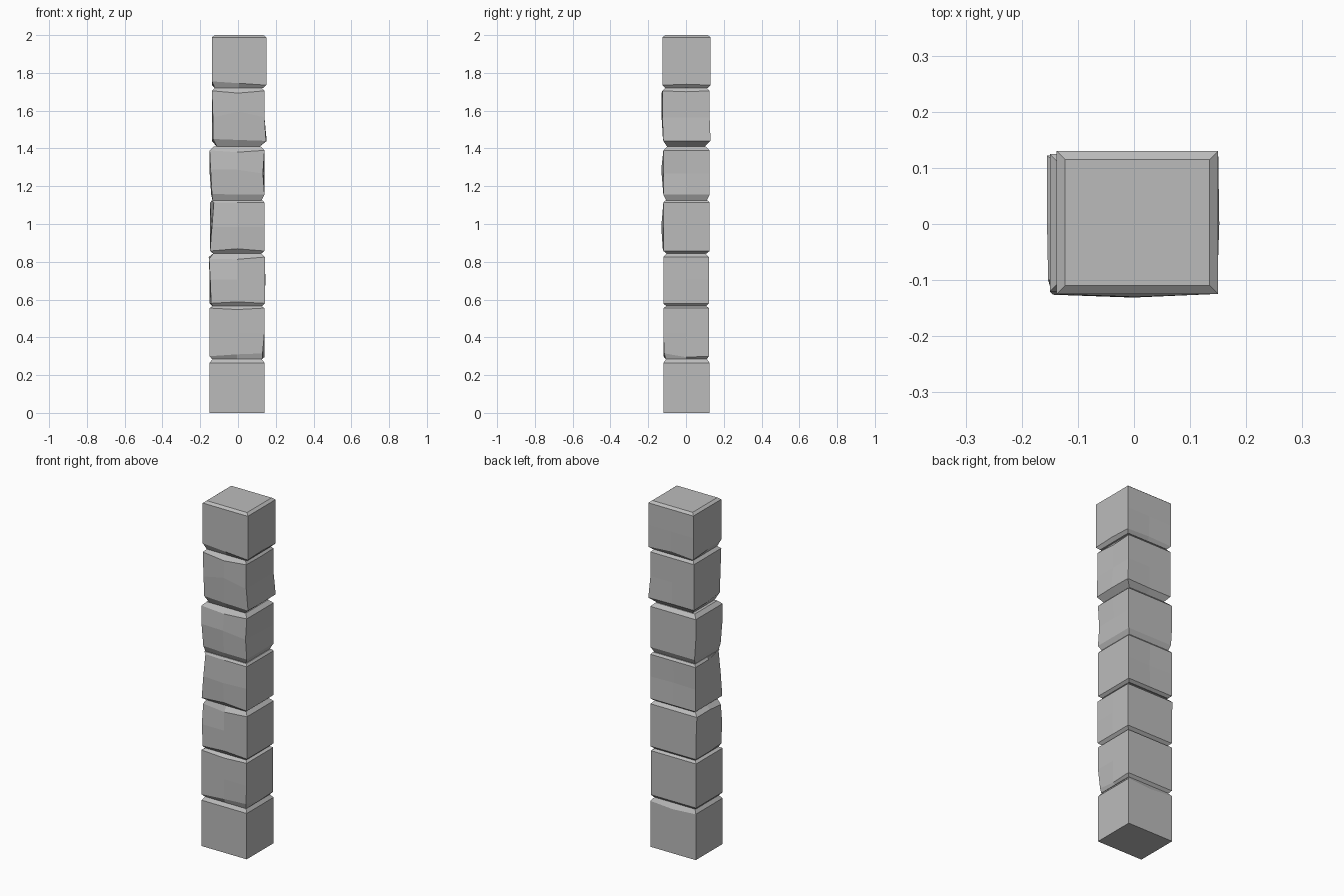
import bpy
import bmesh
from mathutils import Vector

cube = bpy.data.objects.get("Cube")
if cube:
    bpy.data.objects.remove(cube, do_unlink=True)

# Stone colour
stone = bpy.data.materials.new("grey stone")
stone.use_nodes = True
GREY = (0.5, 0.5, 0.5, 1)
stone.diffuse_color = GREY
stone.node_tree.nodes["Principled BSDF"].inputs["Base Color"].default_value = GREY

# Corner and mid-side points around a block, by compass (south is the front)
RING = {"sw": (0, 0), "s": (.5, 0), "se": (1, 0), "e": (1, .5),
        "ne": (1, 1), "n": (.5, 1), "nw": (0, 1), "w": (0, .5)}
LEVELS = ("base", "low", "mid", "high", "cap")


def stone_block(name, z, x, y, bevel, inset, chips):
    """Block of stacked rings with bevelled ends; chips shift single points."""
    heights = (z[0], z[0] + bevel[0], (z[0] + z[1]) / 2, z[1] - bevel[1], z[1])
    insets = (inset[0], 0, 0, 0, inset[1])
    bm = bmesh.new()
    rings = []
    for level, h, d in zip(LEVELS, heights, insets):
        ring = []
        for point, (u, v) in RING.items():
            co = Vector((x[0] + d + u * (x[1] - x[0] - 2 * d),
                         y[0] + d + v * (y[1] - y[0] - 2 * d), h))
            co += Vector(chips.get(level + " " + point, (0, 0, 0)))
            ring.append(bm.verts.new(co))
        rings.append(ring)
    for lower, upper in zip(rings, rings[1:]):
        for i in range(len(RING)):
            j = (i + 1) % len(RING)
            bm.faces.new((lower[i], lower[j], upper[j], upper[i]))
    bm.faces.new(rings[0][::-1])
    bm.faces.new(rings[-1])
    mesh = bpy.data.meshes.new(name)
    bm.to_mesh(mesh)
    bm.free()
    mesh.materials.append(stone)
    bpy.context.collection.objects.link(bpy.data.objects.new(name, mesh))


# Blocks from the ground up
stone_block("foot_block", (0, .285), (-.15, .14), (-.12, .125), (.01, .02), (0, .015),
            {"high n": (0, 0, -.01)})
stone_block("second_block", (.285, .565), (-.15, .14), (-.12, .122), (.015, .01), (.012, .015),
            {"low s": (0, 0, .01), "low se": (-.01, .005, .015),
             "high s": (0, 0, -.008), "low e": (0, 0, -.005)})
stone_block("third_block", (.565, .845), (-.15, .142), (-.12, .122), (.015, .02), (.015, .02),
            {"high sw": (-.003, .02, -.01), "high w": (-.005, 0, 0),
             "mid sw": (.003, 0, 0), "low sw": (.008, 0, 0),
             "high s": (0, 0, -.012), "low s": (0, 0, .008),
             "high nw": (-.005, 0, 0), "mid e": (.003, 0, 0)})
stone_block("fourth_block", (.845, 1.125), (-.148, .14), (-.12, .125), (.012, .012), (.015, .01),
            {"high sw": (.02, .005, 0), "mid sw": (.01, 0, 0),
             "mid s": (0, -.011, 0), "low s": (0, -.003, .012),
             "mid w": (.006, 0, .02), "mid n": (0, -.006, 0)})
stone_block("fifth_block", (1.125, 1.41), (-.15, .14), (-.12, .125), (.03, .02), (.015, .02),
            {"mid sw": (.005, -.006, .02), "mid s": (0, -.011, .02),
             "low sw": (.012, 0, .005), "low w": (.008, 0, 0),
             "mid se": (-.008, 0, 0), "high s": (0, 0, -.01),
             "low nw": (.008, 0, 0), "mid e": (-.004, 0, 0)})
stone_block("sixth_block", (1.41, 1.72), (-.138, .14), (-.125, .125), (.03, .015), (.025, .015),
            {"high s": (0, -.005, -.012), "mid s": (0, -.006, .03),
             "low se": (.008, .005, 0), "low e": (.012, 0, 0),
             "low ne": (.01, .005, 0), "low sw": (.006, .005, .01),
             "low s": (0, .003, .005), "mid sw": (.005, 0, 0),
             "low w": (.003, 0, 0), "high e": (-.003, 0, -.005)})
stone_block("top_block", (1.72, 2), (-.138, .15), (-.125, .13), (.015, .012), (.015, .015),
            {"low sw": (0, 0, .02), "low s": (0, 0, .01),
             "low n": (0, -.004, .008), "low e": (0, 0, .005),
             "low w": (0, 0, .01)})
